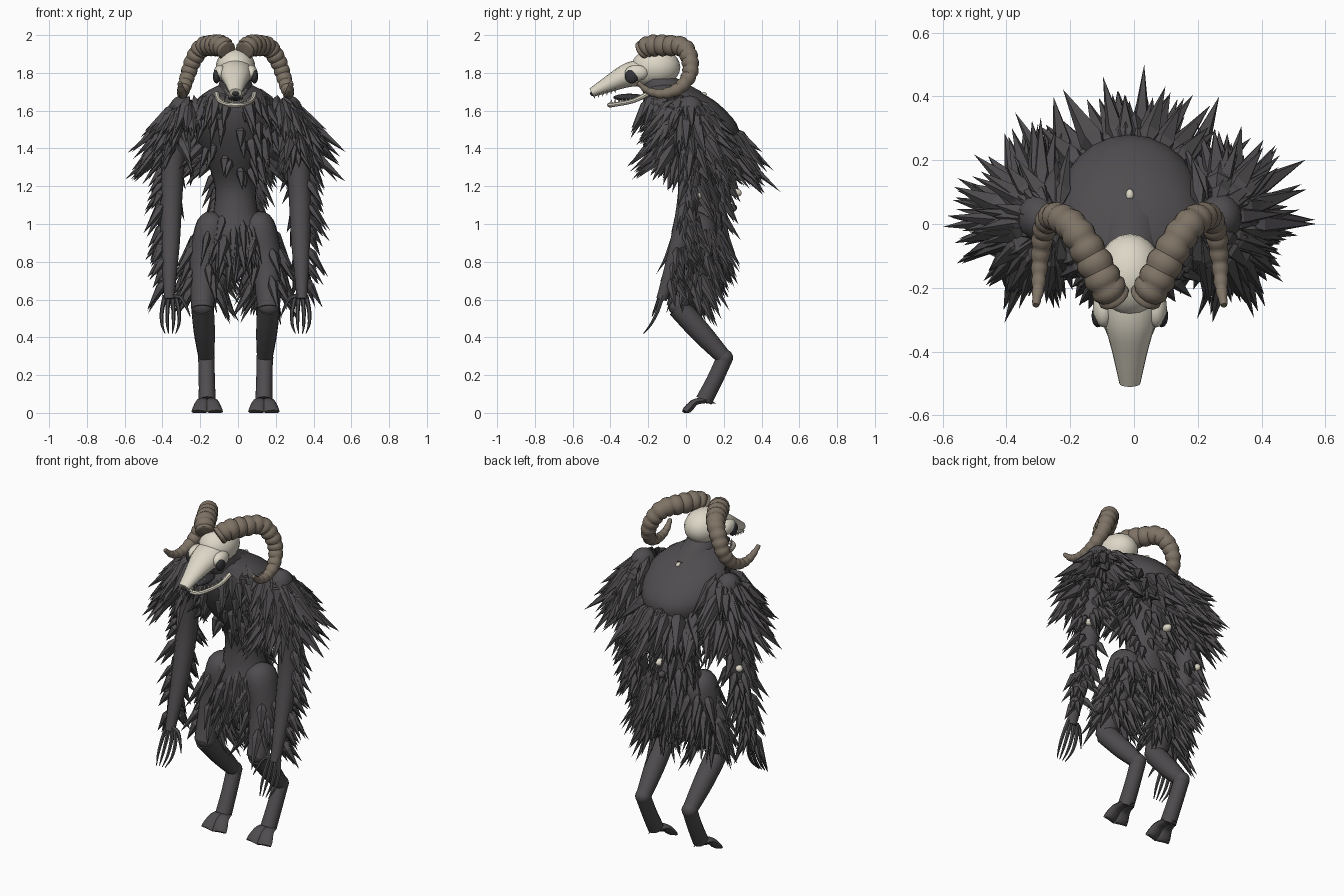
import bpy, bmesh, math, random
from mathutils import Vector

random.seed(7)
cube = bpy.data.objects.get("Cube")
if cube:
    bpy.data.objects.remove(cube)
OFFSET = -0.013


def material(name, rgb):
    m = bpy.data.materials.new(name)
    m.use_nodes = True
    m.diffuse_color = (*rgb, 1)
    m.node_tree.nodes["Principled BSDF"].inputs["Base Color"].default_value = (*rgb, 1)
    return m


FUR = material("charcoal hide", (0.078, 0.073, 0.077))
HORN = material("horn brown", (0.21, 0.17, 0.13))
BONE = material("pale bone", (0.72, 0.68, 0.57))
BLACK = material("eye black", (0.035, 0.035, 0.04))


def finish(name, bm, mat, smooth=True):
    bmesh.ops.recalc_face_normals(bm, faces=bm.faces)
    mesh = bpy.data.meshes.new(name)
    bm.to_mesh(mesh)
    bm.free()
    mesh.materials.append(mat)
    ob = bpy.data.objects.new(name, mesh)
    ob.location.x = OFFSET
    bpy.context.collection.objects.link(ob)
    if smooth:
        bpy.ops.object.select_all(action="DESELECT")
        ob.select_set(True)
        bpy.context.view_layer.objects.active = ob
        bpy.ops.object.shade_smooth_by_angle(angle=math.radians(40))


def flip(points, s):
    return [(p[0] * s, *p[1:]) for p in points]


def resample(points, steps):
    """Catmull-Rom curve through points of any dimension."""
    out = []
    for i in range(len(points) - 1):
        quad = [points[max(0, min(len(points) - 1, i + k))] for k in (-1, 0, 1, 2)]
        for j in range(steps):
            t = j / steps
            out.append(tuple(b + 0.5 * t * (c - a + t * (2 * a - 5 * b + 4 * c - d
                       + t * (3 * (b - c) + d - a))) for a, b, c, d in zip(*quad)))
    return out + [tuple(points[-1])]


def tube(name, points, mat, sides=12, flat=False, steps=4):
    """Sweep an ellipse along x, y, z, radius (, second radius)."""
    pts = resample(points, steps) if steps else points
    bm, rings = bmesh.new(), []
    side = Vector((1, 0, 0))
    for i, p in enumerate(pts):
        tangent = (Vector(pts[min(i + 1, len(pts) - 1)][:3]) - Vector(pts[max(i - 1, 0)][:3])).normalized()
        side = side if flat else (side - tangent * side.dot(tangent)).normalized()
        other = Vector((0, 1, 0)) if flat else tangent.cross(side)
        ring = []
        for k in range(sides):
            a = math.tau * k / sides
            v = Vector(p[:3]) + side * math.cos(a) * p[3] + other * math.sin(a) * p[-1]
            v.z = max(v.z, 0)
            ring.append(bm.verts.new(v))
        rings.append(ring)
    for r, q in zip(rings, rings[1:]):
        for k in range(sides):
            n = (k + 1) % sides
            bm.faces.new((r[k], r[n], q[n], q[k]))
    bm.faces.new(rings[0])
    bm.faces.new(rings[-1])
    finish(name, bm, mat)


def blob(name, loc, size, mat):
    bm = bmesh.new()
    bmesh.ops.create_uvsphere(bm, u_segments=20, v_segments=12, radius=1)
    bmesh.ops.scale(bm, vec=size, verts=bm.verts)
    bmesh.ops.translate(bm, vec=loc, verts=bm.verts)
    finish(name, bm, mat)


def spike(bm, base, direction, length, width):
    """Faceted tuft: a blunt root, a wide ring and a long point."""
    d = Vector(direction).normalized()
    u = d.orthogonal().normalized()
    w = d.cross(u)
    base = Vector(base)
    root, tip = bm.verts.new(base - d * width), bm.verts.new(base + d * length)
    ring = [bm.verts.new(base + d * length * 0.2 + (u * math.cos(a) + w * math.sin(a)) * width)
            for a in (math.tau * k / 5 for k in range(5))]
    for k in range(5):
        bm.faces.new((ring[k], ring[k - 1], tip))
        bm.faces.new((ring[k - 1], ring[k], root))


def fur(name, rings, count, length, width, droop, keep=lambda x, y: True):
    """Scatter tufts over stacked elliptical rings."""
    bm = bmesh.new()
    while count:
        f = random.random() * (len(rings) - 1)
        i = int(f)
        low, high = rings[i], rings[i + 1]
        x, y, z, rx, ry = (low[c] + (high[c] - low[c]) * (f - i) for c in (0, 1, 2, 3, -1))
        angle = random.random() * math.tau
        nx, ny = math.cos(angle), math.sin(angle)
        if not keep(nx, ny):
            continue
        jitter = [random.uniform(-0.2, 0.2) for _ in range(3)]
        d = (nx + jitter[0], ny + jitter[1], jitter[2] - droop)
        spike(bm, (x + nx * rx * 0.9, y + ny * ry * 0.9, z), d,
              length * random.uniform(0.7, 1.25), width * random.uniform(0.75, 1.2))
        count -= 1
    finish(name, bm, FUR, smooth=False)


# Torso: pelvis, waist, chest and hunched back
torso = [(0, .07, .82, .08, .07), (0, .07, .93, .16, .12), (0, .08, 1.05, .12, .11),
         (0, .08, 1.2, .11, .11), (0, .06, 1.35, .16, .18), (0, .04, 1.5, .23, .24),
         (0, -.02, 1.62, .23, .21), (0, -.06, 1.69, .17, .15), (0, -.12, 1.74, .08, .1)]
tube("torso", torso, FUR, 24, flat=True)
tube("neck", [(0, 0, 1.6, .13), (0, -.12, 1.7, .1), (0, -.17, 1.77, .08)], FUR)

# Torso fur, with a bare hump and a thin bib in front
fur("back_mane", torso[4:6], 75, .24, .04, 1.0, lambda x, y: y > -0.2)
fur("collar_tufts", torso[6:8], 46, .17, .03, 1.7, lambda x, y: y < 0.1 and abs(x) > 0.25)
fur("chest_tufts", torso[4:7], 22, .16, .028, 2.8, lambda x, y: y < -0.2 and abs(x) > 0.3)
fur("bib_tufts", torso[3:8], 9, .12, .028, 4, lambda x, y: y < -0.9)
fur("waist_tufts", torso[2:5], 50, .16, .028, 1.7, lambda x, y: y > 0 or random.random() < 0.1)
fur("hip_skirt", torso[:3], 95, .23, .028, 2.4)

# Skull
blob("cranium", (0, -.16, 1.83), (.105, .13, .1), BONE)
tube("snout", [(0, -.2, 1.805, .095, .075), (0, -.3, 1.79, .082, .065),
               (0, -.4, 1.745, .056, .045), (0, -.5, 1.695, .033, .024)], BONE, 16)
blob("nose", (0, -.49, 1.692), (.02, .018, .016), BLACK)
blob("tongue", (0, -.3, 1.67), (.04, .085, .02), BLACK)
tube("jaw", [(.1, -.2, 1.69, .014), (.085, -.28, 1.652, .012), (.04, -.38, 1.632, .012),
             (0, -.405, 1.63, .013), (-.04, -.38, 1.632, .012), (-.085, -.28, 1.652, .012),
             (-.1, -.2, 1.69, .014)], BONE, 8)

# Teeth along both jaws
teeth = bmesh.new()
for s in (-1, 1):
    for i in range(6):
        t = i / 5
        spike(teeth, (s * (.03 + .025 * t), -.485 + .11 * t, 1.685 + .03 * t), (0, 0, -1), .024, .006)
        spike(teeth, (s * (.015 + .06 * t), -.395 + .1 * t, 1.64 + .012 * t), (0, 0, 1), .022, .006)
finish("teeth", teeth, BONE, smooth=False)

horn_path = [(.045, -.235, 1.915, .05), (.075, -.19, 1.942, .057), (.122, -.1, 1.945, .056),
             (.175, -.015, 1.935, .051), (.222, .02, 1.87, .046), (.252, .018, 1.79, .041),
             (.272, -.035, 1.72, .035), (.282, -.12, 1.69, .027), (.287, -.2, 1.705, .02),
             (.295, -.255, 1.75, .011)]
arm_path = [(.29, .02, 1.62, .06), (.325, .02, 1.42, .064), (.34, .015, 1.15, .059),
            (.345, -.035, .9, .05), (.35, -.1, .69, .034), (.35, -.13, .6, .028)]
thigh_path = [(.1, .07, 1.05, .03, .03), (.12, .06, 1.0, .085, .1), (.155, .05, .82, .09, .1),
              (.172, -.01, .65, .07, .07), (.175, -.05, .55, .058, .058)]
shoulder = [(.23, .0, 1.66, .05, .07), (.27, .01, 1.58, .08, .12),
            (.3, .01, 1.48, .09, .14), (.32, .02, 1.38, .08, .11)]

for s, label in ((1, "left"), (-1, "right")):
    # Ridged horn
    ridged = [(x, y, z, r * (0.9 + 0.14 * abs(math.sin(i * math.pi / 5))))
              for i, (x, y, z, r) in enumerate(resample(flip(horn_path, s), 10))]
    tube(label + "_horn", ridged, HORN, 14, steps=0)
    # Eye in a bony socket
    blob(label + "_socket", (s * .082, -.262, 1.8), (.034, .062, .042), BONE)
    blob(label + "_eye", (s * .1, -.288, 1.782), (.02, .036, .038), BLACK)

    # Arm and shoulder
    blob(label + "_shoulder", (s * .285, .02, 1.6), (.068, .075, .08), FUR)
    arm = flip(arm_path, s)
    tube(label + "_arm", arm, FUR)
    fur(label + "_shoulder_mane", flip(shoulder, s), 100, .22, .032, .95,
        lambda x, y: x * s > -0.4)
    fur(label + "_arm_fur", arm[1:5], 65, .155, .023, 1.5,
        lambda x, y: (x * s > 0.2 and y > -0.5) or y > 0.75)
    # Long hooked fingers
    for i, dx in enumerate((-.028, -.01, .01, .028)):
        x = .345 + dx
        tube(label + "_finger_" + str(i + 1), flip([
            (x, -.125, .62, .013), (x + dx * .6, -.15, .54, .011),
            (x + dx * .6, -.185, .47, .008), (x, -.225, .42, .002)], s), FUR, 6)
    tube(label + "_thumb", flip([(.335, -.13, .62, .013), (.29, -.14, .61, .011),
                                 (.26, -.16, .56, .008), (.24, -.18, .51, .002)], s), FUR, 6)

    # Reverse-jointed leg
    thigh = flip(thigh_path, s)
    tube(label + "_thigh", thigh, FUR, 14)
    fur(label + "_thigh_fur", thigh[1:4], 85, .2, .026, 1.7,
        lambda x, y: y > -0.3 or random.random() < 0.15)
    blob(label + "_knee", (s * .175, -.04, .57), (.062, .055, .06), FUR)
    tube(label + "_shank", flip([(.175, -.04, .56, .06), (.165, .08, .425, .056),
                                 (.155, .2, .295, .042)], s), FUR)
    blob(label + "_hock", (s * .155, .203, .292), (.045, .046, .045), FUR)
    tube(label + "_lower_leg", flip([(.155, .205, .29, .043), (.152, .15, .17, .043),
                                     (.15, .095, .065, .045)], s), FUR)
    # Cloven hoof
    for side in (-1, 1):
        tube(label + "_hoof_toe", flip([(.15 + side * .018, .105, .065, .028, .014),
                                        (.15 + side * .026, .05, .058, .036, .018),
                                        (.15 + side * .037, .012, .022, .042, .022),
                                        (.15 + side * .042, -.008, .004, .042, .014)], s), FUR, 10)
    dew = bmesh.new()
    spike(dew, (s * .15, .1, .065), (0, 1, -.25), .065, .014)
    finish(label + "_dewclaw", dew, FUR, smooth=False)
    blob(label + "_arm_charm", (s * .385, .06, 1.15), (.02, .022, .02), BONE)

# Charms along the spine
blob("spine_charm", (0, .265, 1.165), (.022, .03, .022), BONE)
blob("spine_bead", (0, .25, 1.085), (.02, .02, .02), FUR)
blob("nape_charm", (0, .09, 1.685), (.013, .02, .015), BONE)
blob("nape_ridge", (.015, .045, 1.69), (.055, .022, .02), FUR)

# Longest tufts that set the silhouette
long_tufts = bmesh.new()
for base, tip in (((.36, 0, 1.56), (.585, 0, 1.38)), ((-.36, 0, 1.56), (-.55, -.06, 1.38)),
                  ((.03, .22, 1.42), (.045, .5, 1.17)), ((.2, .2, 1.4), (.28, .4, 1.2)),
                  ((-.2, .2, 1.4), (-.24, .4, 1.2)), ((.24, .14, 1.45), (.38, .27, 1.25)),
                  ((-.24, .14, 1.45), (-.36, .35, 1.25))):
    d = Vector(tip) - Vector(base)
    spike(long_tufts, base, d, d.length, .036)
finish("long_tufts", long_tufts, FUR, smooth=False)
